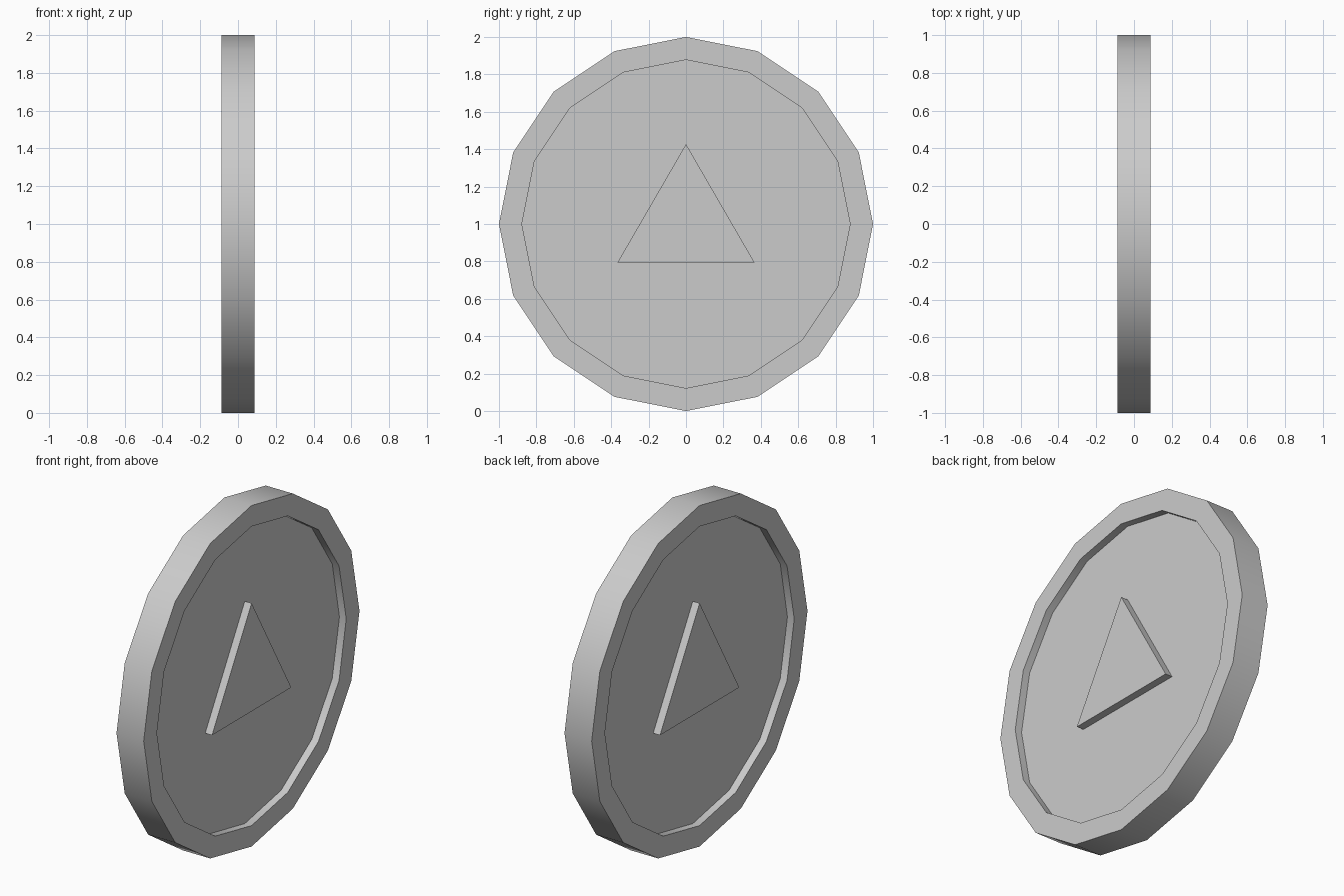
import bpy, bmesh, math
from mathutils import Matrix

if "Cube" in bpy.data.objects:
    bpy.data.objects.remove(bpy.data.objects["Cube"])

HALF = 0.088      # half thickness of the rim
FLOOR = 0.044     # recessed face distance from the centre plane


def add_object(name, bm):
    mesh = bpy.data.meshes.new(name)
    bmesh.ops.recalc_face_normals(bm, faces=bm.faces)
    bm.to_mesh(mesh)
    bm.free()
    obj = bpy.data.objects.new(name, mesh)
    bpy.context.collection.objects.link(obj)
    return obj


# 16-sided disc with a sunken field on both faces
bm = bmesh.new()
bmesh.ops.create_cone(bm, cap_ends=True, segments=16, radius1=1, radius2=1,
                      depth=2 * HALF,
                      matrix=Matrix.Rotation(math.pi / 2, 4, 'Y'))
caps = [f for f in bm.faces if len(f.verts) == 16]
bmesh.ops.inset_individual(bm, faces=caps,
                           thickness=0.125 * math.cos(math.pi / 16))
for cap in caps:
    side = math.copysign(1, cap.calc_center_median().x)
    # extrude the field so the recess walls are straight
    new = bmesh.ops.extrude_discrete_faces(bm, faces=[cap])['faces'][0]
    for v in new.verts:
        v.co.x = side * FLOOR
disc = add_object("coin_disc", bm)
disc.location.z = 1
bpy.context.view_layer.objects.active = disc
disc.select_set(True)
bpy.ops.object.shade_smooth_by_angle(angle=math.radians(30))

# Raised triangle emblem, mirrored to the other face
bm = bmesh.new()
outline = [(-0.367, -0.207), (0.367, -0.207), (0, 0.427)]
base = bm.faces.new([bm.verts.new((FLOOR - 0.002, y, z)) for y, z in outline])
top = bmesh.ops.extrude_face_region(bm, geom=[base], use_keep_orig=True)['geom']
for v in top:
    if isinstance(v, bmesh.types.BMVert):
        v.co.x = 0.0885
emblem = add_object("triangle_emblem", bm)
emblem.location.z = 1
emblem.modifiers.new("both_faces", 'MIRROR').use_axis[0] = True
